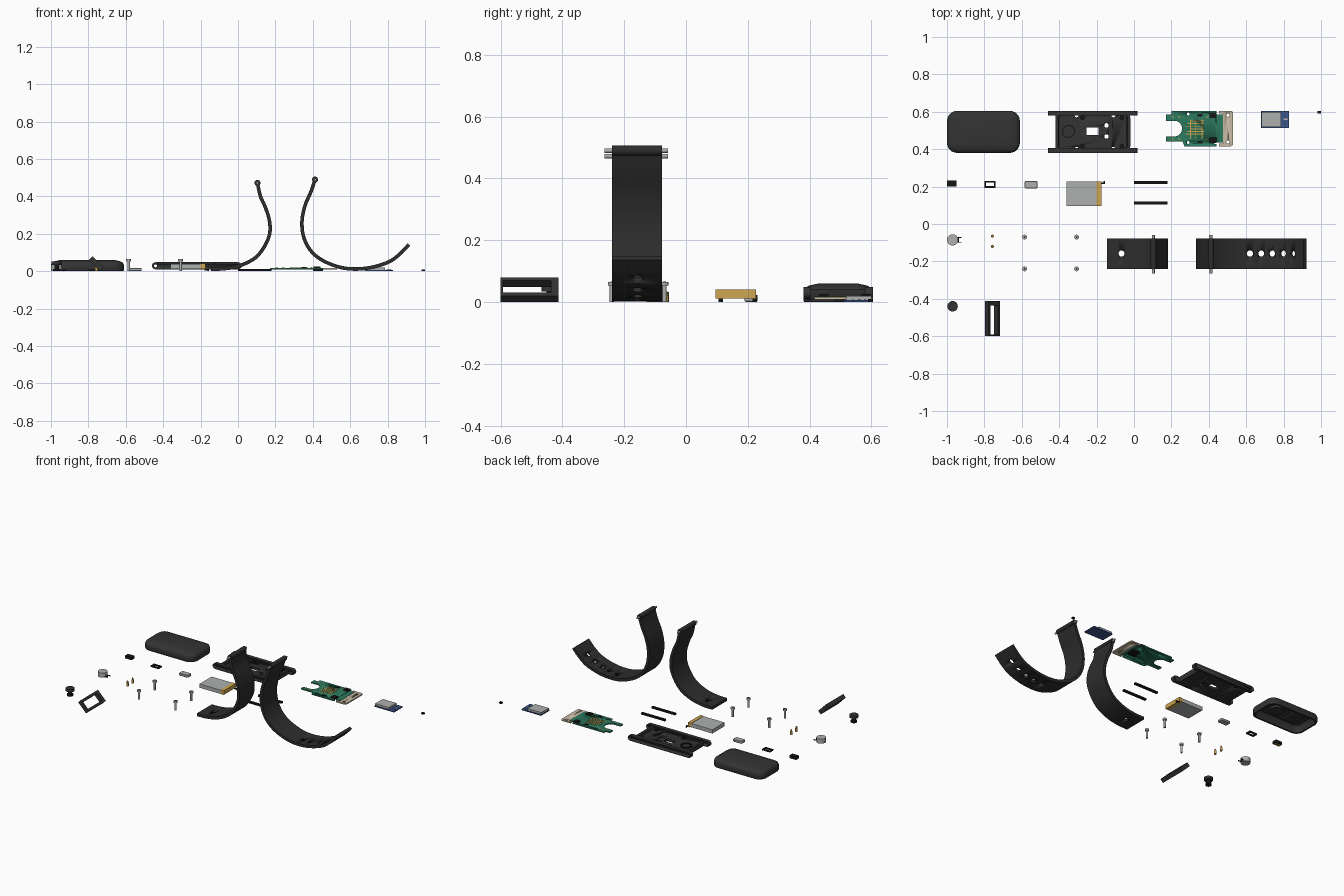
import bpy, bmesh
from math import sin, cos, pi
from mathutils import Matrix, Vector

cube = bpy.data.objects.get("Cube")
if cube:
    bpy.data.objects.remove(cube, do_unlink=True)


def material(name, r, g, b):
    m = bpy.data.materials.new(name)
    m.use_nodes = True
    m.diffuse_color = (r, g, b, 1)
    m.node_tree.nodes["Principled BSDF"].inputs["Base Color"].default_value = (r, g, b, 1)
    return m


CASE = material("charcoal plastic", .033, .033, .033)
STRAP = material("black rubber", .026, .026, .026)
JET = material("jet black", .008, .008, .008)
STEEL = material("steel grey", .42, .43, .43)
GREEN = material("board green", .025, .2, .12)
BEIGE = material("pale beige", .58, .5, .37)
GOLD = material("gold", .62, .38, .08)
BLUE = material("module blue", .045, .09, .26)


def finish(name, bm, mat, smooth=True):
    bmesh.ops.recalc_face_normals(bm, faces=bm.faces)
    me = bpy.data.meshes.new(name)
    bm.to_mesh(me)
    bm.free()
    me.materials.append(mat)
    ob = bpy.data.objects.new(name, me)
    bpy.context.collection.objects.link(ob)
    if smooth:
        bpy.ops.object.select_all(action='DESELECT')
        ob.select_set(True)
        bpy.context.view_layer.objects.active = ob
        bpy.ops.object.shade_smooth_by_angle(angle=.6)
    return ob


def box(name, x, y, z, mat):
    bm = bmesh.new()
    bmesh.ops.create_cube(bm, size=1)
    for v in bm.verts:
        v.co = [(a + b) / 2 + c * (b - a) for c, (a, b) in zip(v.co, (x, y, z))]
    return finish(name, bm, mat, False)


def cyl(name, center, r, h, mat, axis='Z', segs=24):
    bm = bmesh.new()
    bmesh.ops.create_cone(bm, cap_ends=True, segments=segs, radius1=r, radius2=r, depth=h)
    if axis == 'Y':
        bmesh.ops.rotate(bm, verts=bm.verts, matrix=Matrix.Rotation(pi / 2, 3, 'X'))
    bmesh.ops.translate(bm, verts=bm.verts, vec=center)
    return finish(name, bm, mat)


def loft(name, rings, mat, caps=True):
    """Skin a list of equal-length point rings."""
    bm = bmesh.new()
    rows = [[bm.verts.new(p) for p in ring] for ring in rings]
    n = len(rows[0])
    for a, b in zip(rows, rows[1:] if caps else rows[1:] + rows[:1]):
        for i in range(n):
            bm.faces.new((a[i], a[(i + 1) % n], b[(i + 1) % n], b[i]))
    if caps:
        bm.faces.new(rows[0])
        bm.faces.new(rows[-1])
    return finish(name, bm, mat)


def prism(name, pts, lo, hi, mat, axis='Z'):
    place = (lambda p, h: (p[0], p[1], h)) if axis == 'Z' else (lambda p, h: (p[0], h, p[1]))
    return loft(name, [[place(p, h) for p in pts] for h in (lo, hi)], mat)


def rounded(x, y, inset, r, z):
    """Rounded rectangle ring, drawn inwards by inset."""
    r = max(r - inset, .004)
    x0, x1, y0, y1 = x[0] + inset + r, x[1] - inset - r, y[0] + inset + r, y[1] - inset - r
    corners = ((x1, y1), (x0, y1), (x0, y0), (x1, y0))
    return [(cx + r * cos(pi / 2 * (k + j / 6)), cy + r * sin(pi / 2 * (k + j / 6)), z)
            for k, (cx, cy) in enumerate(corners) for j in range(7)]


def cut(ob, cutters):
    for c in cutters:
        m = ob.modifiers.new("cut", 'BOOLEAN')
        m.operation, m.solver, m.object = 'DIFFERENCE', 'EXACT', c
    deps = bpy.context.evaluated_depsgraph_get()
    me = bpy.data.meshes.new_from_object(ob.evaluated_get(deps))
    ob.modifiers.clear()
    ob.data = me
    for c in cutters:
        bpy.data.objects.remove(c, do_unlink=True)


# Top cover: hollow shell with a crowned top
X, Y = (-1, -.61), (.38, .605)
steps = ((.03, .045), (.018, .03), (.015, 0), (.003, 0), (0, .006), (0, .034), (.005, .045), (.018, .053), (.05, .06))
loft("top_cover", [rounded(X, Y, i, .055, z) for i, z in steps], CASE)
cyl("cover_boss", (-.74, .49, .038), .05, .015, CASE)
box("cover_rib", (-.92, -.84), (.43, .55), (.034, .046), CASE)

# Base tray with side rails, holes and bosses
X = (-.42, -.02)
steps = ((.004, .008), (0, .014), (0, .042), (.016, .042), (.019, .026))
tray = loft("base_tray", [rounded(X, (.385, .6), i, .03, z) for i, z in steps], CASE)
holes = [cyl("cutter", (x, y, .02), .01, .2, CASE) for x in (-.307, -.11) for y in (.403, .58)]
holes += [cyl("cutter", (-.147, y, .02), .012, .2, CASE) for y in (.468, .527)]
holes.append(box("cutter", (-.255, -.19), (.475, .515), (-.1, .1), CASE))
cut(tray, holes)
for y in (.38, .58):
    ends = [(cx + .019 * cos(a), .029 + .019 * sin(a))
            for cx, start in ((.001, -pi / 2), (-.441, pi / 2))
            for a in [start + pi * k / 10 for k in range(11)]]
    rail = prism("side_rail", ends, y, y + .025, CASE, 'Y')
    cut(rail, [cyl("cutter", (x, y, .029), .008, .1, CASE, 'Y') for x in (-.441, .001)])
for x in (-.275, -.065):
    for y in (.415, .568):
        cyl("tray_boss", (x, y, .03), .012, .016, JET)
loft("motor_seat", [[(-.35 + r * cos(a * pi / 16), .495 + r * sin(a * pi / 16), z) for a in range(32)]
                    for r, z in ((.03, .024), (.036, .024), (.036, .034), (.03, .034))], JET, False)

# Circuit board with a round notch, contacts and chips
notch = [(.215 + .042 * cos(a), .51 + .042 * sin(a)) for a in [pi / 2 - pi * k / 14 for k in range(15)]]
board = prism("circuit_board", [(.2, .605), (.44, .605), (.44, .585), (.475, .585), (.475, .435), (.44, .435),
                                (.44, .415), (.27, .415), (.26, .44), (.17, .44), (.17, .468)] + notch[::-1]
              + [(.17, .552), (.17, .585), (.2, .585)], .01, .018, GREEN)
cut(board, [cyl("cutter", (x, y, .01), .008, .1, GREEN) for x in (.29, .435) for y in (.435, .588)])
flex = loft("flex_connector", [rounded((.475, .53), (.415, .605), 0, .015, z) for z in (.008, .016)], BEIGE)
cut(flex, [cyl("cutter", (.502, y, .01), .009, .1, BEIGE) for y in (.438, .582)])
for y in (.415, .59):
    box("flex_arm", (.455, .49), (y, y + .015), (.008, .016), BEIGE)
for k in range(6):
    y = .478 + .014 * k
    box("gold_trace", (.275 + .012 * (k % 3), .375), (y, y + .005), (.0175, .0195), GOLD)
for x in (.3, .325, .36):
    box("gold_trace", (x, x + .005), (.455, .56), (.0175, .0192), GOLD)
for x in (.2, .235, .385):
    for y in (.452, .57):
        box("gold_pad", (x, x + .014), (y, y + .006), (.0175, .0195), GOLD)
for y in (.447, .582):
    box("board_chip", (.405, .44), (y - .015, y + .015), (.016, .026), JET)
for y in (.43, .575):
    box("small_chip", (.34, .365), (y, y + .012), (.016, .022), JET)
box("board_connector", (.4, .455), (.48, .54), (0, .011), JET)

# Wireless module
box("module_board", (.68, .83), (.512, .605), (0, .007), BLUE)
box("module_shield", (.682, .785), (.518, .6), (.007, .02), STEEL)
for y in (.54, .56, .58):
    box("antenna_strip", (.795, .822), (y - .003, y + .002), (.0065, .0085), BLUE)
box("antenna_pad", (.8, .82), (.557, .565), (.0065, .009), BEIGE)
box("sensor_chip", (.982, 1), (.59, .605), (0, .01), JET)

# Small electronics: plug, gasket, crystal, battery, light bars
box("plug", (-1, -.95), (.2, .232), (.003, .022), JET)
for x in (-.99, -.967):
    box("plug_contact", (x, x + .01), (.204, .228), (0, .004), GOLD)
gasket = box("gasket", (-.8, -.74), (.193, .23), (0, .009), JET)
cut(gasket, [box("cutter", (-.791, -.749), (.202, .221), (-.1, .1), JET)])
loft("crystal", [rounded((-.585, -.515), (.19, .23), i, .008, z) for i, z in ((.003, 0), (0, .004), (0, .015), (.003, .018))], STEEL)
box("battery", (-.36, -.2), (.095, .227), (.012, .038), STEEL)
box("battery_end", (-.2, -.175), (.095, .227), (.012, .04), GOLD)
box("battery_wire", (-.18, -.155), (.215, .221), (.004, .012), JET)
box("battery_wire_tip", (-.163, -.156), (.215, .23), (0, .006), JET)
for y in (.105, .215):
    box("spring_bar", (0, .18), (y, y + .015), (0, .012), JET)

# Vibration motor with leads
cyl("motor", (-.97, -.085, .016), .03, .032, STEEL, segs=32)
for y in (-.1, -.075):
    box("motor_lead", (-.945, -.922), (y, y + .005), (.004, .009), JET)
box("motor_lead_joint", (-.94, -.935), (-.1, -.07), (.004, .009), JET)

# Brass pins and case screws
for y in (-.065, -.12):
    cyl("pogo_pin", (-.757, y, .011), .008, .022, GOLD, segs=16)
    cyl("pogo_tip", (-.757, y, .028), .005, .012, GOLD, segs=12)
for x in (-.585, -.307):
    for y in (-.07, -.24):
        cyl("screw_shaft", (x, y, .027), .007, .054, STEEL, segs=16)
        cyl("screw_head", (x, y, .059), .013, .012, STEEL, segs=20)
        cyl("screw_socket", (x, y, .0652), .005, .001, JET, segs=6)


# Straps: curved ribbons with pivot tube, pin and holes
def strap(name, pts, hole_xs):
    pts = [Vector(p) for p in pts]
    ctrl = [2 * pts[0] - pts[1]] + pts + [2 * pts[-1] - pts[-2]]
    path = []
    for a, b, c, d in zip(ctrl, ctrl[1:], ctrl[2:], ctrl[3:]):
        for t in [k / 5 for k in range(5)]:
            path.append(.5 * (2 * b + (c - a) * t + (2 * a - 5 * b + 4 * c - d) * t * t + (3 * b - a - 3 * c + d) * t ** 3))
    path.append(pts[-1])
    tang = [(path[min(i + 1, len(path) - 1)] - path[max(i - 1, 0)]).normalized() for i in range(len(path))]
    offs = [Vector((-t.y, t.x)) * .0095 for t in tang]
    rings = []
    for p, o in zip(path, offs):
        a, b = p + o, p - o
        rings.append([(a.x, -.24, a.y), (a.x, -.077, a.y), (b.x, -.077, b.y), (b.x, -.24, b.y)])
    band = loft(name, rings, STRAP)
    cutters = []
    for hx in hole_xs:
        i = min(range(len(path) // 2, len(path)), key=lambda j: abs(path[j].x - hx))
        c = cyl("cutter", (0, 0, 0), .017, .08, STRAP)
        c.matrix_world = Matrix.Translation((hx, -.158, path[i].y)) @ offs[i].to_3d().xzy.to_track_quat('Z', 'Y').to_matrix().to_4x4()
        cutters.append(c)
    bpy.context.view_layer.update()
    cut(band, cutters)
    x, z = pts[0]
    cyl(name + "_tube", (x, -.1585, z), .016, .163, STRAP, 'Y')
    cyl(name + "_pin", (x, -.1615, z), .007, .205, STEEL, 'Y', 16)


strap("short_strap", [(.104, .472), (.12, .40), (.147, .34), (.168, .27), (.169, .20), (.14, .13), (.09, .07),
                      (.01, .03), (-.07, .014), (-.145, .011)], [-.067])
strap("long_strap", [(.412, .49), (.39, .425), (.358, .35), (.342, .265), (.352, .18), (.393, .105), (.463, .052),
                     (.57, .016), (.687, .016), (.80, .047), (.863, .09), (.914, .143)], [.62, .68, .74, .80, .855])

# Push button: spool shape
cyl("button_base", (-.97, -.44, .006), .02, .012, JET)
cyl("button_stem", (-.97, -.44, .022), .012, .03, JET)
cyl("button_head", (-.97, -.44, .043), .028, .018, CASE)

# Tilted strap keeper frame
keeper = box("strap_keeper", (-.0425, .0425), (-.6, -.413), (-.014, .014), CASE)
cut(keeper, [box("cutter", (-.027, .027), (-.592, -.437), (-.1, .1), CASE)])
keeper.matrix_world = Matrix.Translation((-.757, 0, .04)) @ Matrix.Rotation(pi / 4, 4, 'Y')
